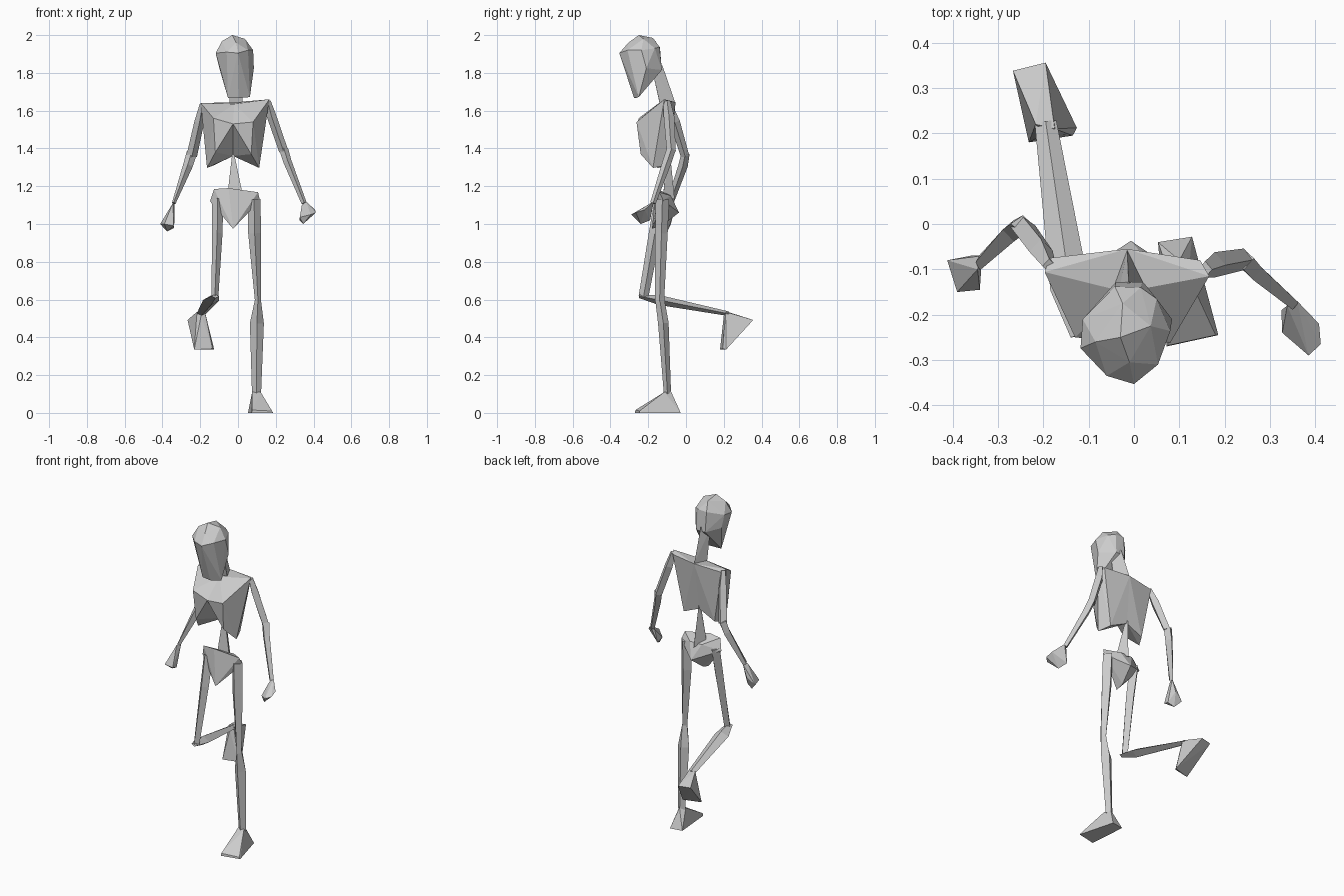
import bpy, bmesh
from mathutils import Vector


def finish(name, bm):
    bmesh.ops.recalc_face_normals(bm, faces=bm.faces[:])
    mesh = bpy.data.meshes.new(name)
    bm.to_mesh(mesh)
    bm.free()
    bpy.context.collection.objects.link(bpy.data.objects.new(name, mesh))


def hull(name, *groups):
    """Faceted solid: one convex hull per group of corner points."""
    bm = bmesh.new()
    for pts in groups:
        vs = [bm.verts.new(p) for p in pts]
        bmesh.ops.convex_hull(bm, input=vs)
    bmesh.ops.delete(bm, geom=[v for v in bm.verts if not v.link_faces], context='VERTS')
    finish(name, bm)


def limb(name, *stations):
    """Four-sided tapering bone through (centre, half width, half depth) stations."""
    d = (Vector(stations[-1][0]) - Vector(stations[0][0])).normalized()
    u = (Vector((1, 0, 0)) - d * d.x).normalized()
    v = d.cross(u)
    bm = bmesh.new()
    rings = []
    for c, a, b in stations:
        c = Vector(c)
        rings.append([bm.verts.new(c + o) for o in (u * a, v * b, -u * a, -v * b)])
    for r, s in zip(rings, rings[1:]):
        for i in range(4):
            j = (i + 1) % 4
            bm.faces.new((r[i], r[j], s[j], s[i]))
    bm.faces.new(rings[0])
    bm.faces.new(rings[-1])
    finish(name, bm)


# head: cranium, brow ring and narrow chin, turned slightly
hull("head", [
    (-.03, -.25, 2.0), (-.085, -.26, 1.968), (.037, -.225, 1.98), (-.025, -.175, 1.985),
    (-.01, -.305, 1.96), (0, -.353, 1.905), (-.06, -.335, 1.91), (.053, -.31, 1.92),
    (-.118, -.274, 1.905), (.08, -.236, 1.92), (-.113, -.21, 1.91), (.05, -.165, 1.93),
    (-.042, -.138, 1.935), (.015, -.14, 1.937), (-.1, -.2, 1.83), (.084, -.21, 1.825),
    (-.04, -.128, 1.815), (.02, -.128, 1.815), (-.053, -.265, 1.667), (.063, -.25, 1.672),
    (.005, -.275, 1.667)])

# neck
hull("neck", [
    (-.04, -.18, 1.82), (.02, -.18, 1.82), (-.012, -.125, 1.84),
    (-.045, -.14, 1.64), (.025, -.14, 1.645), (-.015, -.058, 1.645)])

# rib cage: two halves meeting at the breastbone, with a notch below it
mid = [(-.015, -.055, 1.645), (-.02, -.15, 1.635), (-.026, -.26, 1.53), (-.026, -.09, 1.36)]
hull("rib_cage",
     mid + [(-.197, -.106, 1.64), (-.186, -.075, 1.63), (-.13, -.25, 1.56),
            (-.12, -.235, 1.38), (-.164, -.15, 1.297), (-.13, -.09, 1.31)],
     mid + [(.166, -.115, 1.66), (.146, -.08, 1.65), (.08, -.262, 1.54),
            (.07, -.24, 1.37), (.112, -.175, 1.297), (.085, -.1, 1.31)])

# lower spine
hull("spine", [
    (-.03, -.1, 1.38), (-.022, -.1, 1.38), (-.026, -.085, 1.38),
    (-.055, -.12, 1.16), (.025, -.12, 1.155), (-.01, -.06, 1.13)])

# pelvis: wide crest pointed below
hull("pelvis", [
    (-.148, -.13, 1.12), (-.127, -.15, 1.185), (-.05, -.16, 1.19), (-.01, -.15, 1.155),
    (.106, -.14, 1.168), (.116, -.12, 1.125), (-.026, -.18, .975), (-.026, -.13, .99),
    (-.007, -.037, 1.06), (-.05, -.08, 1.15), (.03, -.08, 1.15)])

# arms
limb("upper_arm_left", ((-.187, -.092, 1.635), .015, .016), ((-.205, -.06, 1.54), .026, .028),
     ((-.245, -.005, 1.36), .028, .022))
limb("forearm_left", ((-.245, -.002, 1.375), .028, .022), ((-.265, -.015, 1.31), .026, .025),
     ((-.34, -.085, 1.11), .01, .018))
limb("upper_arm_right", ((.157, -.1, 1.65), .016, .018), ((.178, -.09, 1.57), .025, .028),
     ((.242, -.078, 1.385), .024, .024))
limb("forearm_right", ((.242, -.078, 1.395), .024, .024), ((.262, -.1, 1.33), .022, .024),
     ((.35, -.175, 1.11), .014, .015))

# hands
hull("hand_left", [
    (-.335, -.07, 1.11), (-.345, -.1, 1.11), (-.412, -.08, 1.0), (-.39, -.15, 1.0),
    (-.34, -.145, .99), (-.375, -.1, .96), (-.338, -.11, .98), (-.36, -.07, 1.04)])
hull("hand_right", [
    (.36, -.17, 1.12), (.338, -.18, 1.1), (.408, -.22, 1.075), (.412, -.265, 1.06),
    (.385, -.29, 1.05), (.327, -.24, 1.035), (.345, -.24, 1.0), (.325, -.19, 1.02)])

# standing leg
limb("thigh_right", ((.085, -.125, 1.13), .034, .036), ((.088, -.13, .95), .034, .033),
     ((.106, -.14, .59), .016, .024))
limb("shin_right", ((.106, -.14, .61), .014, .024), ((.1, -.12, .475), .037, .028),
     ((.098, -.098, .1), .024, .019))
hull("foot_right", [
    (.075, -.105, .11), (.12, -.115, .11), (.1, -.08, .115),
    (.186, -.245, 0), (.072, -.27, 0), (.053, -.04, 0), (.128, -.028, 0),
    (.18, -.245, .01), (.075, -.268, .015)])

# raised leg
limb("thigh_left", ((-.108, -.13, 1.13), .03, .036), ((-.11, -.165, .95), .028, .032),
     ((-.122, -.225, .615), .018, .026))
limb("shin_left", ((-.12, -.247, .618), .02, .01), ((-.142, -.14, .597), .043, .026),
     ((-.195, .225, .525), .024, .012))
hull("foot_left", [
    (-.217, .22, .535), (-.175, .21, .535), (-.195, .2, .515),
    (-.267, .338, .492), (-.195, .356, .492), (-.126, .212, .335), (-.232, .18, .335),
    (-.135, .195, .34)])
